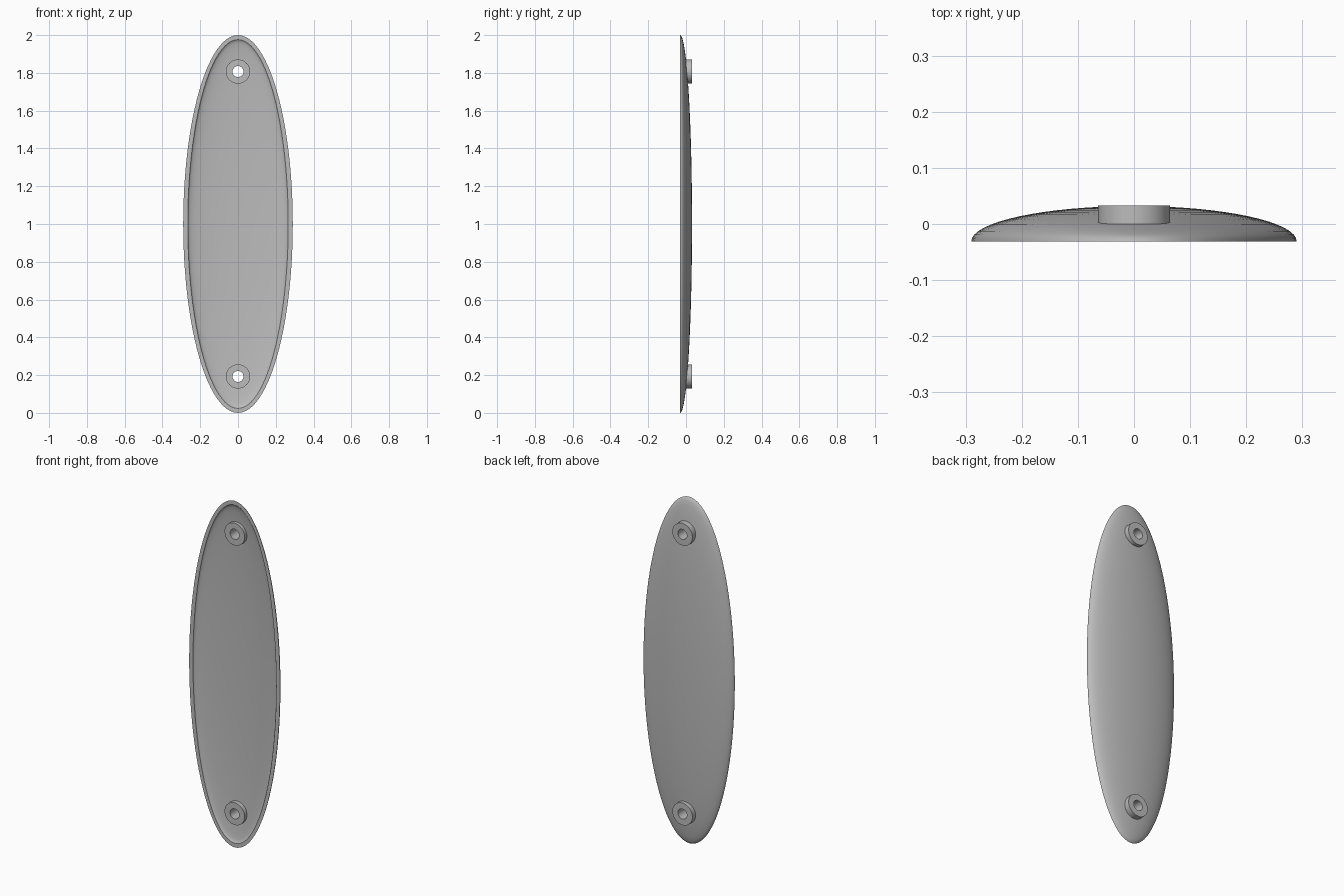
import bpy, bmesh, math

cube = bpy.data.objects.get("Cube")
if cube:
    bpy.data.objects.remove(cube)

grey = bpy.data.materials.new("mid_grey")
grey.use_nodes = True
grey.diffuse_color = (0.5, 0.5, 0.5, 1)
grey.node_tree.nodes["Principled BSDF"].inputs["Base Color"].default_value = (0.5, 0.5, 0.5, 1)

RIM_Y, BACK_Y = -0.031, 0.032
HOLE_R, BOSS_R = 0.029, 0.064
BOSS_HEIGHTS = (0.193, 1.807)


def add_object(name, bm):
    bmesh.ops.recalc_face_normals(bm, faces=bm.faces)
    mesh = bpy.data.meshes.new(name)
    bm.to_mesh(mesh)
    bm.free()
    mesh.materials.append(grey)
    obj = bpy.data.objects.new(name, mesh)
    bpy.context.collection.objects.link(obj)
    return obj


def smooth(obj, degrees=35):
    bpy.ops.object.select_all(action='DESELECT')
    obj.select_set(True)
    bpy.context.view_layer.objects.active = obj
    bpy.ops.object.shade_smooth_by_angle(angle=math.radians(degrees))


def ellipse_ring(bm, rx, rz, y, count):
    return [bm.verts.new((rx * math.cos(a), y, 1 + rz * math.sin(a)))
            for a in (math.tau * i / count for i in range(count))]


def bridge(bm, a, b):
    for i in range(len(a)):
        j = (i + 1) % len(a)
        bm.faces.new((a[i], a[j], b[j], b[i]))


def dome(bm, rx, rz, depth, count=96, steps=16):
    """Half ellipsoid opening to the front; returns its rim."""
    rings = []
    for s in range(steps):
        t = math.pi / 2 * s / steps
        rings.append(ellipse_ring(bm, rx * math.cos(t), rz * math.cos(t),
                                  RIM_Y + depth * math.sin(t), count))
    for a, b in zip(rings, rings[1:]):
        bridge(bm, a, b)
    tip = bm.verts.new((0, RIM_Y + depth, 1))
    last = rings[-1]
    for i in range(count):
        bm.faces.new((last[i], last[(i + 1) % count], tip))
    return rings[0]


# Hollow oval shell with a flat rim
bm = bmesh.new()
outer = dome(bm, 0.29, 1.0, BACK_Y - RIM_Y)
inner = dome(bm, 0.266, 0.976, BACK_Y - RIM_Y - 0.022)
bridge(bm, outer, inner)
shell = add_object("oval_shell", bm)

# Screw holes through the shell
for i, z in enumerate(BOSS_HEIGHTS):
    bpy.ops.mesh.primitive_cylinder_add(vertices=48, radius=HOLE_R + 0.012, depth=0.4,
                                        location=(0, 0, z), rotation=(math.pi / 2, 0, 0))
    cutter = bpy.context.object
    cutter.name = "hole_cutter_%d" % i
    cut = shell.modifiers.new("screw_hole", 'BOOLEAN')
    cut.operation, cut.solver, cut.object = 'DIFFERENCE', 'EXACT', cutter
    bpy.context.view_layer.objects.active = shell
    bpy.ops.object.modifier_apply(modifier=cut.name)
    bpy.data.objects.remove(cutter)
smooth(shell)

# Ring-shaped bosses running through the shell
for name, z in zip(("lower_boss", "upper_boss"), BOSS_HEIGHTS):
    bm = bmesh.new()
    section = [(BOSS_R, RIM_Y), (BOSS_R, BACK_Y + 0.001), (HOLE_R, BACK_Y + 0.001), (HOLE_R, RIM_Y)]
    rings = [ellipse_ring(bm, r, r, y, 48) for r, y in section]
    for a, b in zip(rings, rings[1:] + rings[:1]):
        bridge(bm, a, b)
    boss = add_object(name, bm)
    boss.location.z = z - 1
    smooth(boss)
